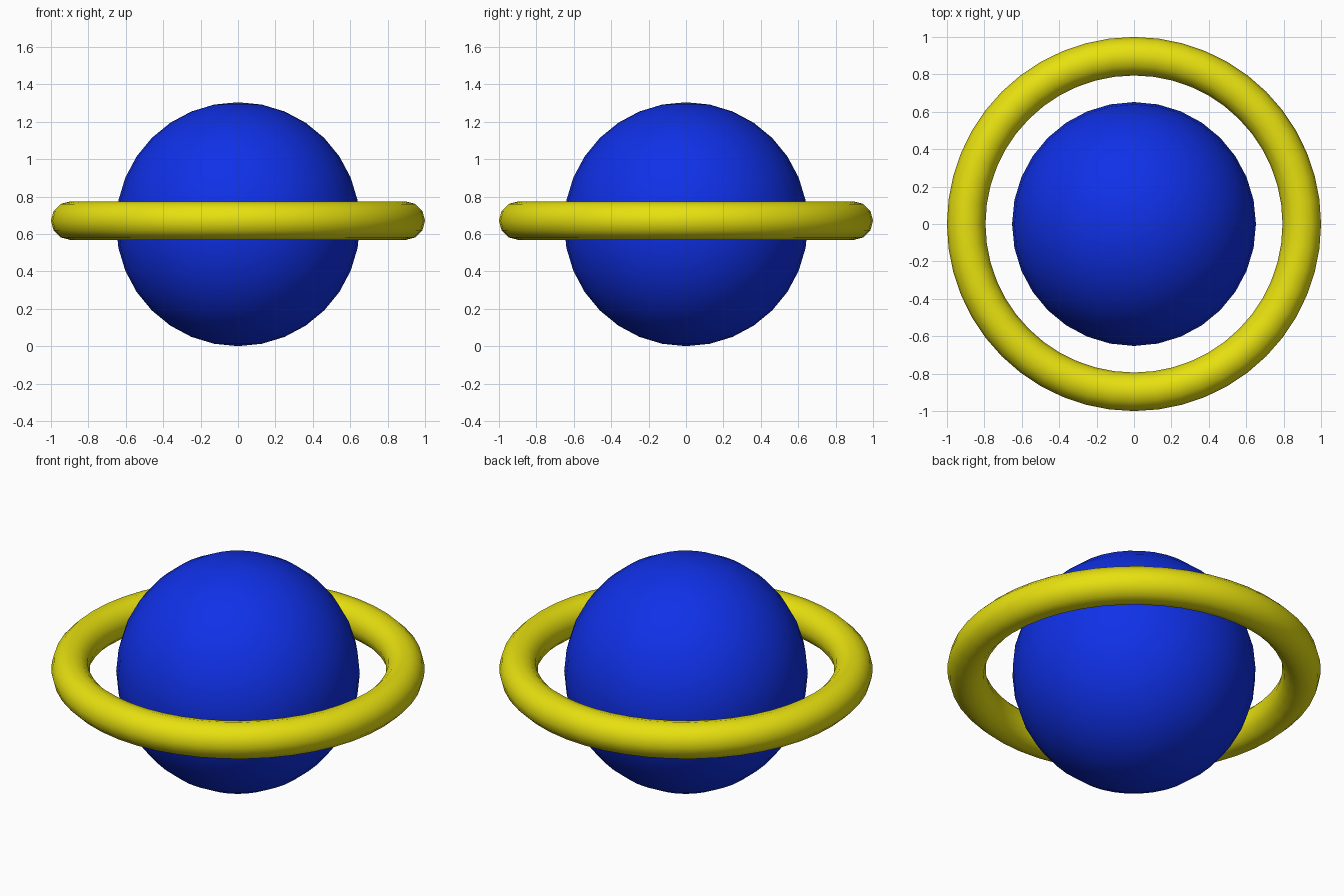
import bpy

if "Cube" in bpy.data.objects:
    bpy.data.objects.remove(bpy.data.objects["Cube"])


def finish(name, color):
    # name, smooth and colour the active object
    obj = bpy.context.object
    obj.name = name
    bpy.ops.object.shade_smooth()
    mat = bpy.data.materials.new(name + "_colour")
    mat.diffuse_color = (*color, 1)
    mat.use_nodes = True
    mat.node_tree.nodes["Principled BSDF"].inputs["Base Color"].default_value = mat.diffuse_color
    obj.data.materials.append(mat)
    return obj


# planet body
R = 0.652
bpy.ops.mesh.primitive_uv_sphere_add(segments=32, ring_count=16, radius=R, location=(0, 0, R))
finish("planet", (0.005, 0.03, 0.8))

# ring around the planet, slightly above its equator
bpy.ops.mesh.primitive_torus_add(major_radius=0.897, minor_radius=0.103,
                                 major_segments=48, minor_segments=12,
                                 location=(0, 0, 0.671))
finish("ring", (0.8, 0.75, 0.005))
